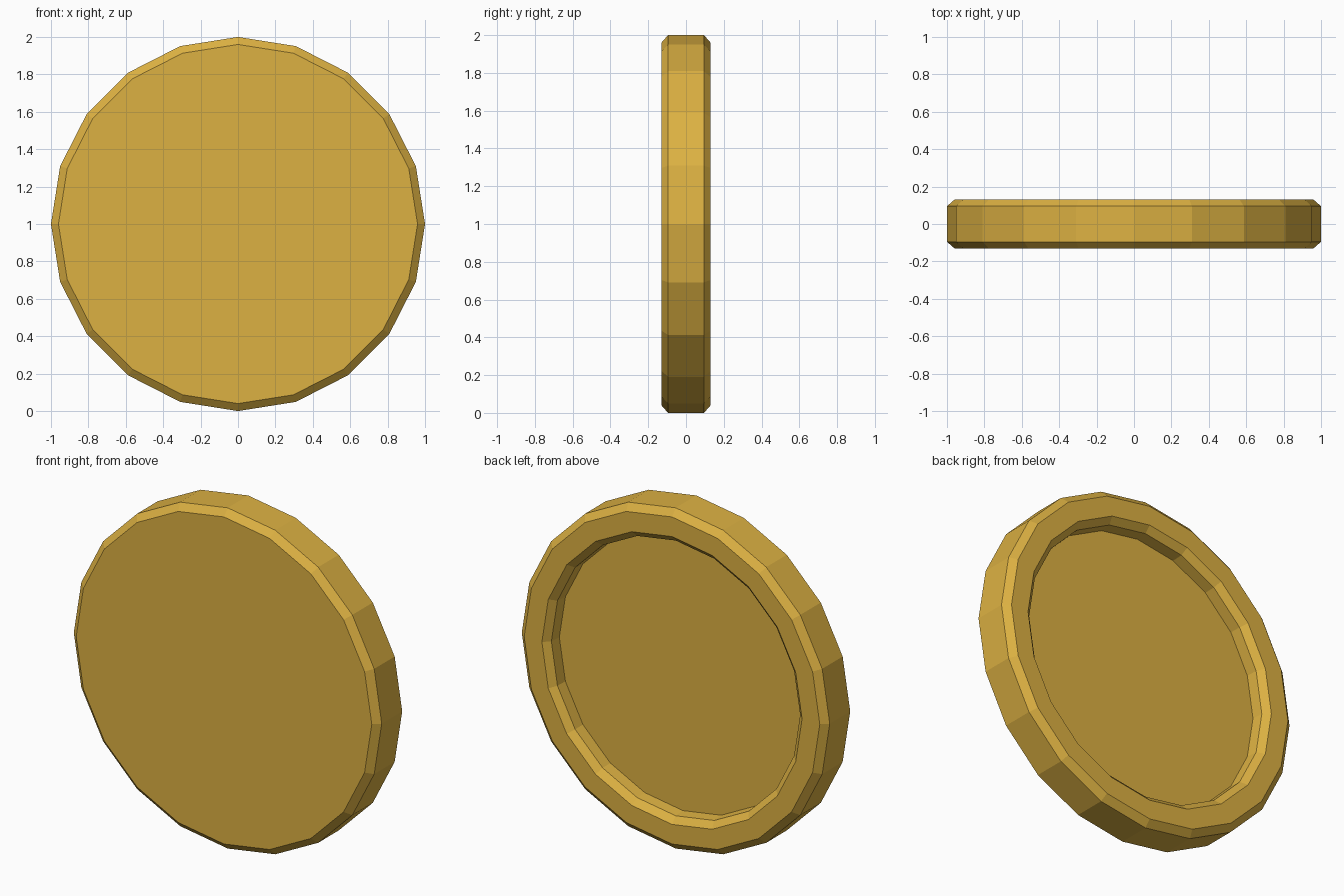
import bpy, bmesh
from math import sin, cos, pi

if "Cube" in bpy.data.objects:
    bpy.data.objects.remove(bpy.data.objects["Cube"])

SIDES = 20

# half section (radius, y): front face, bevelled rim, then the recess in the back
profile = [(0.96, -0.13), (1.0, -0.095), (1.0, 0.095), (0.96, 0.13),
           (0.845, 0.13), (0.808, 0.095), (0.803, 0.028)]

bm = bmesh.new()
rings = []
for r, y in profile:
    rings.append([bm.verts.new((r * cos(2 * pi * i / SIDES), y,
                                1 + r * sin(2 * pi * i / SIDES)))
                  for i in range(SIDES)])

# bands between neighbouring rings
for a, b in zip(rings, rings[1:]):
    for i in range(SIDES):
        j = (i + 1) % SIDES
        bm.faces.new((a[i], a[j], b[j], b[i]))

# flat front face and recess floor
bm.faces.new(rings[0])
bm.faces.new(rings[-1])
bmesh.ops.recalc_face_normals(bm, faces=bm.faces)

mesh = bpy.data.meshes.new("round_lid")
bm.to_mesh(mesh)
bm.free()
lid = bpy.data.objects.new("round_lid", mesh)
bpy.context.collection.objects.link(lid)

# gold colour
gold = bpy.data.materials.new("gold")
gold.diffuse_color = (0.72, 0.44, 0.055, 1)
gold.use_nodes = True
gold.node_tree.nodes["Principled BSDF"].inputs["Base Color"].default_value = gold.diffuse_color
mesh.materials.append(gold)
